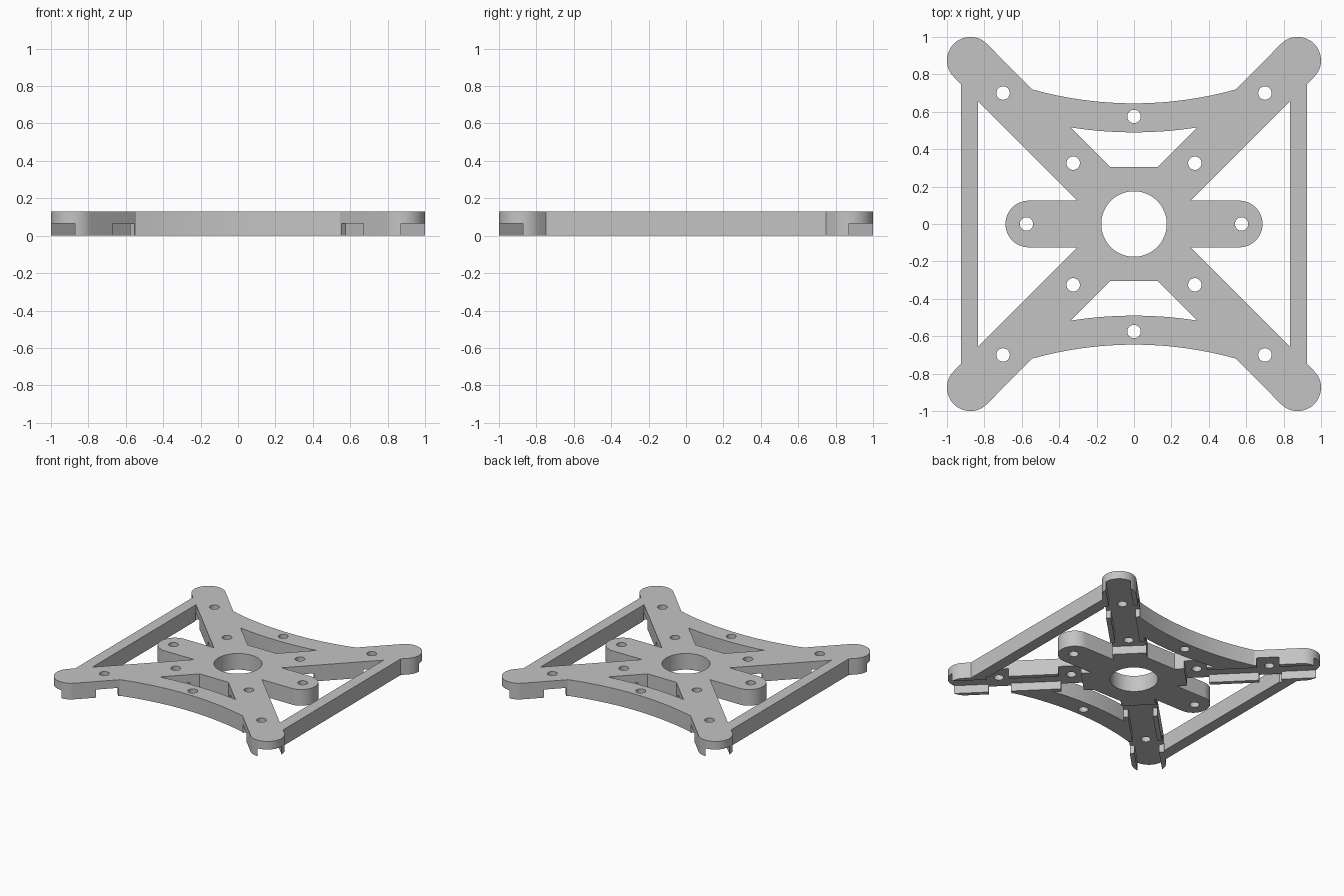
import bpy, bmesh
from math import sin, cos, pi, radians, sqrt, asin
from mathutils import Matrix

if "Cube" in bpy.data.objects:
    bpy.data.objects.remove(bpy.data.objects["Cube"], do_unlink=True)

H = 0.13            # plate thickness
R = 0.125           # half width of arms and tabs
E = R * sqrt(2)     # diagonal arm edge offset measured along an axis
TIP = 0.875         # arm tip centre
POCKET = 0.065      # depth of the underside channels

grey = bpy.data.materials.new("plain_grey")
grey.use_nodes = True
grey.diffuse_color = (0.55, 0.55, 0.55, 1)
grey.node_tree.nodes["Principled BSDF"].inputs["Base Color"].default_value = (0.55, 0.55, 0.55, 1)


def arc(cx, cy, r, a0, a1, n):
    steps = [radians(a0 + (a1 - a0) * i / n) for i in range(n + 1)]
    return [(cx + r * cos(a), cy + r * sin(a)) for a in steps]


def circle(cx, cy, r, n):
    return arc(cx, cy, r, 0, 360, n)[:-1]


def bow(r, half):
    """Curved edge of the front and back bands, from +x to -x."""
    a = asin(half / r) * 180 / pi
    return arc(0, 2.663, r, 270 + a, 270 - a, 24)


def turned(points):
    return [(-x, -y) for x, y in points]


# Outer outline: side bar, rounded arm tip, bowed edge, rounded arm tip
tip = [(0.925, 0.925 - E)] + arc(TIP, TIP, R, -45, 135, 24)
half = tip + bow(2.018, 0.545) + [(-x, y) for x, y in reversed(tip)]
loops = [half + turned(half)]

# Openings beside the tabs, and between the hub and the bowed bands
side = [(0.835, 0.835 - E), (R + E, R)] + arc(0.5625, 0, R, 90, -90, 24)
side += [(R + E, -R), (0.835, E - 0.835)]
end = [(0.305 - E, 0.305)] + bow(2.173, 0.338) + [(E - 0.305, 0.305)]
loops += [side, turned(side), end, turned(end)]

# Centre bore and screw holes
loops.append(circle(0, 0, 0.175, 64))
for s in (-1, 1):
    loops += [circle(0.575 * s, 0, 0.036, 24), circle(0, 0.575 * s, 0.036, 24)]
    for t in (-1, 1):
        loops += [circle(d * s, d * t, 0.036, 24) for d in (0.325, 0.70)]

# Extrude the filled outline into a plate
curve = bpy.data.curves.new("plate_outline", "CURVE")
curve.dimensions = "2D"
curve.fill_mode = "BOTH"
curve.extrude = H / 2
for loop in loops:
    spline = curve.splines.new("POLY")
    spline.points.add(len(loop) - 1)
    for p, (x, y) in zip(spline.points, loop):
        p.co = (x, y, 0, 1)
    spline.use_cyclic_u = True
outline = bpy.data.objects.new("plate_outline", curve)
bpy.context.collection.objects.link(outline)
bpy.context.view_layer.update()
mesh = bpy.data.meshes.new_from_object(outline.evaluated_get(bpy.context.evaluated_depsgraph_get()))
bpy.data.objects.remove(outline, do_unlink=True)

bm = bmesh.new()
bm.from_mesh(mesh)
bmesh.ops.remove_doubles(bm, verts=bm.verts, dist=0.0001)
bmesh.ops.translate(bm, verts=bm.verts, vec=(0, 0, H / 2))
bmesh.ops.recalc_face_normals(bm, faces=bm.faces)
bm.to_mesh(mesh)
bm.free()
plate = bpy.data.objects.new("frame_plate", mesh)
bpy.context.collection.objects.link(plate)
mesh.materials.clear()
mesh.materials.append(grey)


def cut_box(name, u0, u1, half_width, angle):
    """Cut a shallow box from below, running from u0 to u1 along an arm."""
    b = bmesh.new()
    bmesh.ops.create_cube(b, size=1)
    size = Matrix.Diagonal((u1 - u0, half_width * 2, POCKET * 2, 1))
    place = Matrix.Rotation(angle, 4, "Z") @ Matrix.Translation(((u0 + u1) / 2, 0, 0))
    bmesh.ops.transform(b, matrix=place @ size, verts=b.verts)
    m = bpy.data.meshes.new(name)
    b.to_mesh(m)
    b.free()
    m.materials.append(grey)
    cutter = bpy.data.objects.new(name, m)
    bpy.context.collection.objects.link(cutter)
    cutter.hide_render = True
    mod = plate.modifiers.new(name, "BOOLEAN")
    mod.operation = "DIFFERENCE"
    mod.solver = "EXACT"
    mod.object = cutter
    bpy.ops.object.modifier_apply(modifier=name)
    bpy.data.objects.remove(cutter, do_unlink=True)


# Underside channel along each arm, with gaps in its walls at the screws
bpy.context.view_layer.objects.active = plate
plate.select_set(True)
for i in range(4):
    a = pi / 4 + i * pi / 2
    cut_box("channel", 0.378, 1.5, 0.09, a)
    cut_box("inner_wall_gap", 0.378, 0.542, 0.128, a)
    cut_box("outer_wall_gap", 0.908, 1.072, 0.128, a)

bpy.ops.object.shade_smooth_by_angle(angle=radians(30))
